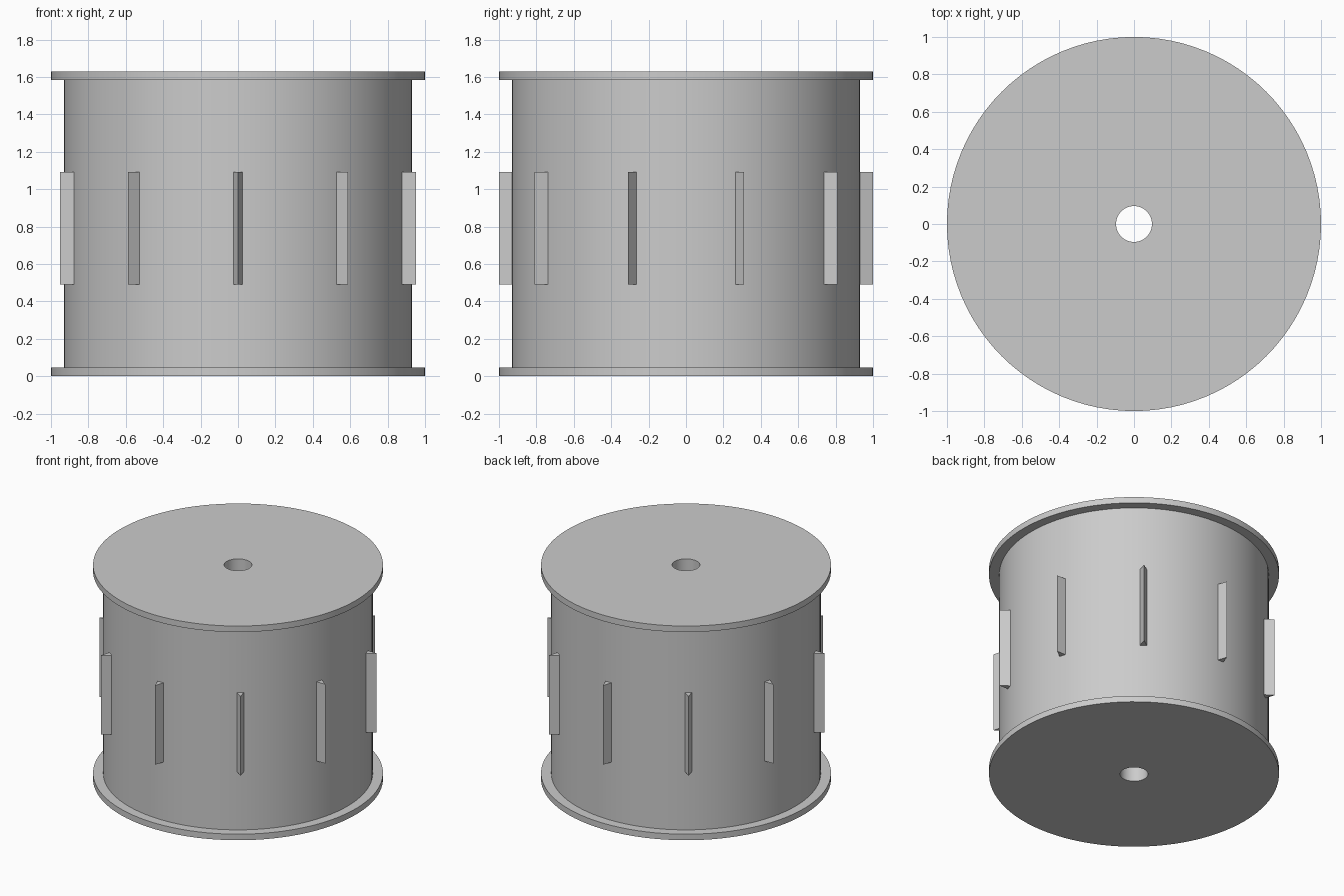
import bpy
import bmesh
import math
from mathutils import Matrix, Vector

HEIGHT = 1.63
FLANGE = 0.046
FLANGE_R = 1.0
DRUM_R = 0.93
BORE_R = 0.096
SEGMENTS = 96
FIN_COUNT = 10
FIN_BOTTOM, FIN_TOP = 0.49, 1.093
FIN_HALF_WIDTH = 0.026

default_cube = bpy.data.objects.get("Cube")
if default_cube:
    bpy.data.objects.remove(default_cube, do_unlink=True)


def make_material(name, colour):
    mat = bpy.data.materials.new(name)
    mat.use_nodes = True
    mat.diffuse_color = colour
    mat.node_tree.nodes["Principled BSDF"].inputs["Base Color"].default_value = colour
    return mat


def make_object(name, bm, mat):
    bmesh.ops.recalc_face_normals(bm, faces=bm.faces)
    mesh = bpy.data.meshes.new(name)
    bm.to_mesh(mesh)
    bm.free()
    mesh.materials.append(mat)
    obj = bpy.data.objects.new(name, mesh)
    bpy.context.collection.objects.link(obj)
    return obj


grey = make_material("plain grey", (0.6, 0.6, 0.6, 1))

# Spool: a closed half-section with drum, two flanges and a through bore
half = [(BORE_R, 0), (FLANGE_R, 0), (FLANGE_R, FLANGE), (DRUM_R, FLANGE)]
profile = half + [(r, HEIGHT - z) for r, z in reversed(half)]
bm = bmesh.new()
verts = [bm.verts.new((r, 0, z)) for r, z in profile]
edges = [bm.edges.new((a, b)) for a, b in zip(verts, verts[1:] + verts[:1])]
bmesh.ops.spin(bm, geom=verts + edges, cent=(0, 0, 0), axis=(0, 0, 1),
               angle=math.tau, steps=SEGMENTS, use_merge=True)
bmesh.ops.remove_doubles(bm, verts=bm.verts, dist=0.0001)
spool = make_object("spool_body", bm, grey)
bpy.ops.object.select_all(action="DESELECT")
spool.select_set(True)
bpy.context.view_layer.objects.active = spool
bpy.ops.object.shade_smooth_by_angle(angle=math.radians(30))

# Fins: upright wedges around the drum, rooted slightly inside its wall
root = DRUM_R - 0.005
section = [(-FIN_HALF_WIDTH, -root), (FIN_HALF_WIDTH, -root), (0, -FLANGE_R)]
for i in range(FIN_COUNT):
    bm = bmesh.new()
    base = bm.faces.new([bm.verts.new((x, y, FIN_BOTTOM)) for x, y in section])
    extruded = bmesh.ops.extrude_face_region(bm, geom=[base], use_keep_orig=True)
    top = [v for v in extruded["geom"] if isinstance(v, bmesh.types.BMVert)]
    bmesh.ops.translate(bm, verts=top, vec=Vector((0, 0, FIN_TOP - FIN_BOTTOM)))
    turn = Matrix.Rotation(math.tau * i / FIN_COUNT, 4, "Z")
    bmesh.ops.transform(bm, matrix=turn, verts=bm.verts)
    make_object(f"wedge_fin_{i + 1}", bm, grey)
